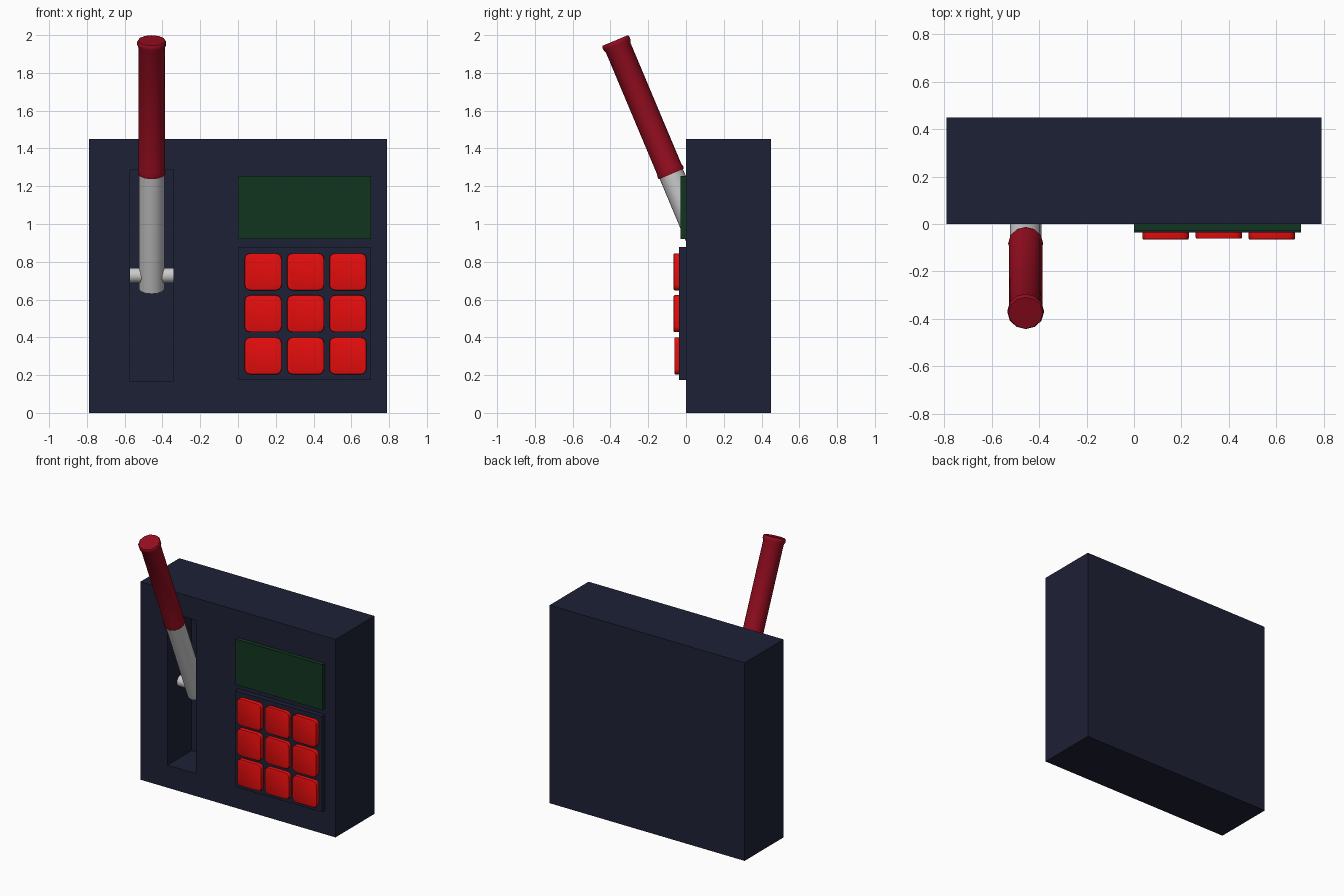
import bpy, bmesh, math
from mathutils import Matrix, Vector

if "Cube" in bpy.data.objects:
    bpy.data.objects.remove(bpy.data.objects["Cube"])


def material(name, rgb):
    m = bpy.data.materials.new(name)
    m.diffuse_color = (*rgb, 1)
    m.use_nodes = True
    m.node_tree.nodes["Principled BSDF"].inputs["Base Color"].default_value = m.diffuse_color
    return m


NAVY = material("navy", (0.0125, 0.0150, 0.036))
GREEN = material("screen_green", (0.0055, 0.036, 0.014))
RED = material("button_red", (0.80, 0.004, 0.004))
CRIMSON = material("grip_crimson", (0.30, 0.004, 0.014))


def finish(name, bm, mat=None, smooth=None):
    bmesh.ops.recalc_face_normals(bm, faces=bm.faces)
    me = bpy.data.meshes.new(name)
    bm.to_mesh(me)
    bm.free()
    ob = bpy.data.objects.new(name, me)
    bpy.context.collection.objects.link(ob)
    if mat:
        me.materials.append(mat)
    if smooth:
        bpy.ops.object.select_all(action='DESELECT')
        ob.select_set(True)
        bpy.context.view_layer.objects.active = ob
        bpy.ops.object.shade_smooth_by_angle(angle=math.radians(smooth))
    return ob


def box_mesh(lo, hi):
    bm = bmesh.new()
    lo, hi = Vector(lo), Vector(hi)
    bmesh.ops.create_cube(bm, size=1, matrix=Matrix.Translation((lo + hi) / 2)
                          @ Matrix.Diagonal((*(hi - lo), 1)))
    return bm


def box(name, lo, hi, mat=None):
    return finish(name, box_mesh(lo, hi), mat)


def lathe(name, profile, matrix, mat=None, sides=12):
    bm = bmesh.new()
    verts = [bm.verts.new((r, 0, z)) for r, z in profile]
    edges = [bm.edges.new(p) for p in zip(verts, verts[1:])]
    bmesh.ops.spin(bm, geom=verts + edges, cent=(0, 0, 0), axis=(0, 0, 1),
                   angle=math.tau, steps=sides, use_merge=True)
    bmesh.ops.remove_doubles(bm, verts=bm.verts, dist=1e-4)
    bm.transform(matrix)
    return finish(name, bm, mat, 35)


def button(name, cx, cz, front):
    h = 0.098
    bm = box_mesh((cx - h, front, cz - h), (cx + h, -0.03, cz + h))
    # rounded corners, then a soft front rim
    sides = [e for e in bm.edges if abs(e.verts[0].co.y - e.verts[1].co.y) > 1e-4]
    bmesh.ops.bevel(bm, geom=sides, offset=0.03, segments=3, profile=0.5, affect='EDGES')
    rim = [e for e in bm.edges if all(abs(v.co.y - front) < 1e-4 for v in e.verts)]
    bmesh.ops.bevel(bm, geom=rim, offset=0.006, segments=2, profile=0.5, affect='EDGES')
    return finish(name, bm, RED, 40)


# housing with the lever slot cut into its front
housing = box("housing", (-0.79, 0, 0), (0.79, 0.45, 1.45), NAVY)
cutter = box("slot_cutter", (-0.572, -0.1, 0.165), (-0.342, 0.28, 1.287), NAVY)
cut = housing.modifiers.new("slot", 'BOOLEAN')
cut.operation, cut.solver, cut.object = 'DIFFERENCE', 'EXACT', cutter
bpy.context.view_layer.objects.active = housing
bpy.ops.object.modifier_apply(modifier=cut.name)
bpy.data.objects.remove(cutter)

# screen and keypad
box("screen", (0, -0.03, 0.92), (0.705, 0.01, 1.253), GREEN)
box("keypad_plate", (0, -0.036, 0.175), (0.705, 0.01, 0.878), NAVY)
for row, cz in enumerate((0.302, 0.525, 0.747)):
    for col, cx in enumerate((0.133, 0.358, 0.582)):
        front = -0.066 + 0.004 * (col == 1 or row == 0)
        button(f"button_{row}_{col}", cx, cz, front)

# lever leaning forward out of the slot
lever = Matrix.Translation((-0.457, 0.178, 0.656)) @ Matrix.Rotation(math.radians(22.8), 4, 'X')
lathe("lever_shaft", [(0, 0), (0.067, 0), (0.067, 0.68), (0, 0.68)], lever)
lathe("lever_grip", [(0, 0.66), (0.071, 0.66), (0.074, 0.672), (0.070, 0.69), (0.070, 1.385),
                     (0.077, 1.402), (0.077, 1.42), (0.072, 1.427), (0, 1.427)], lever, CRIMSON)

# pivot axle across the slot
axle = Matrix.Translation((-0.457, 0.149, 0.728)) @ Matrix.Rotation(math.pi / 2, 4, 'Y')
lathe("lever_axle", [(0, -0.115), (0.04, -0.115), (0.04, 0.115), (0, 0.115)], axle)
